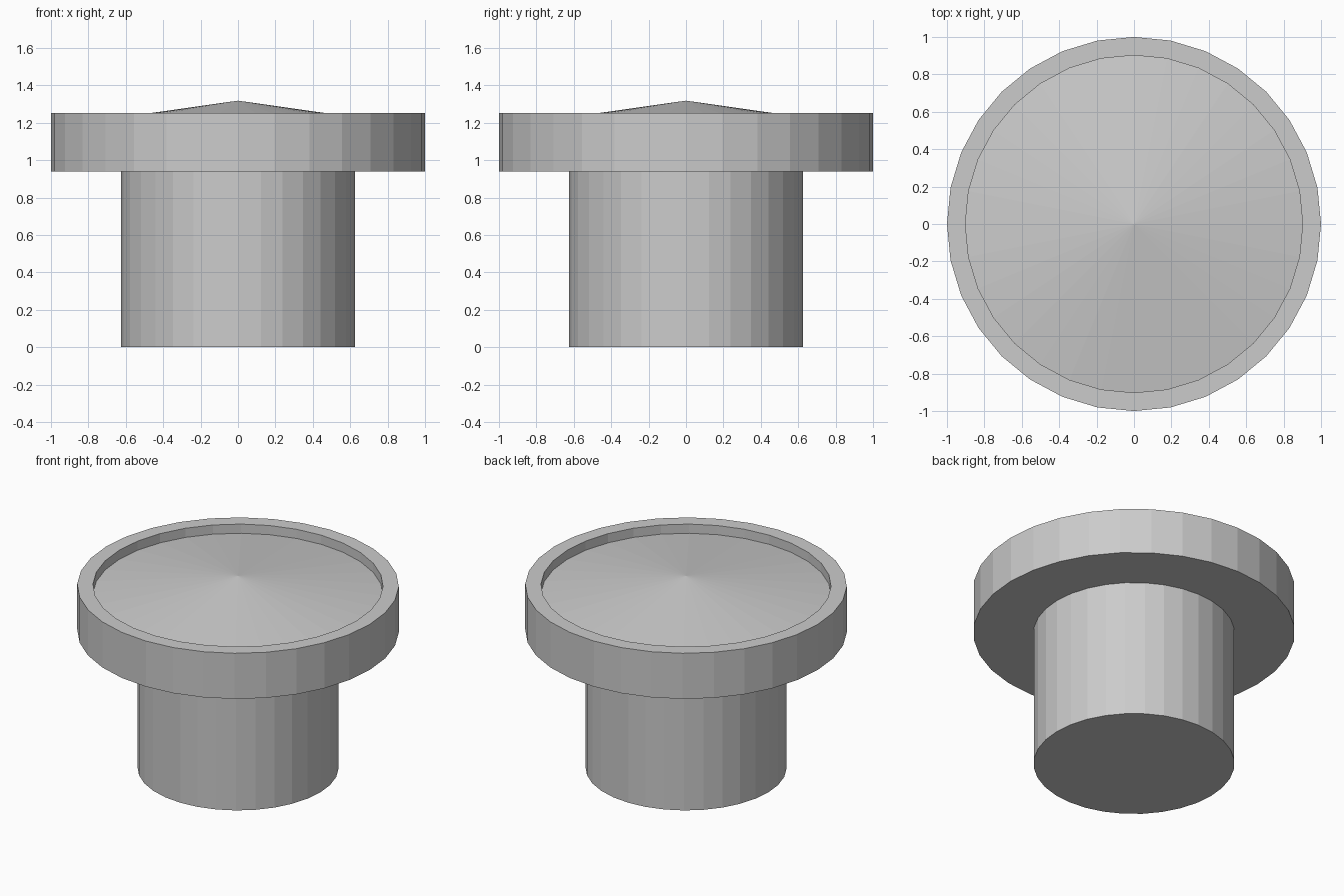
import bpy
import bmesh
from math import cos, sin, tau

if "Cube" in bpy.data.objects:
    bpy.data.objects.remove(bpy.data.objects["Cube"])

SIDES = 32


def lathe(name, profile):
    """Revolve a (radius, z) profile about z; radius 0 makes a pole."""
    bm = bmesh.new()
    rings = []
    for r, z in profile:
        if r == 0:
            rings.append([bm.verts.new((0, 0, z))] * SIDES)
        else:
            rings.append([bm.verts.new((r * cos(tau * i / SIDES), r * sin(tau * i / SIDES), z))
                          for i in range(SIDES)])
    for low, high in zip(rings, rings[1:]):
        for i in range(SIDES):
            j = (i + 1) % SIDES
            # dict drops the repeated pole vertex
            bm.faces.new(list(dict.fromkeys((low[i], low[j], high[j], high[i]))))
    bmesh.ops.recalc_face_normals(bm, faces=bm.faces)
    mesh = bpy.data.meshes.new(name)
    bm.to_mesh(mesh)
    bm.free()
    obj = bpy.data.objects.new(name, mesh)
    bpy.context.collection.objects.link(obj)
    return obj


# Stem, wide head with raised rim, and shallow conical top in one closed profile
lathe("round_knob", [
    (0, 0), (0.625, 0),            # base of the stem
    (0.625, 0.94), (1.0, 0.94),    # stem and underside of the head
    (1.0, 1.253), (0.902, 1.253),  # head side and rim
    (0.902, 1.19), (0, 1.318),     # recess wall and cone
])
